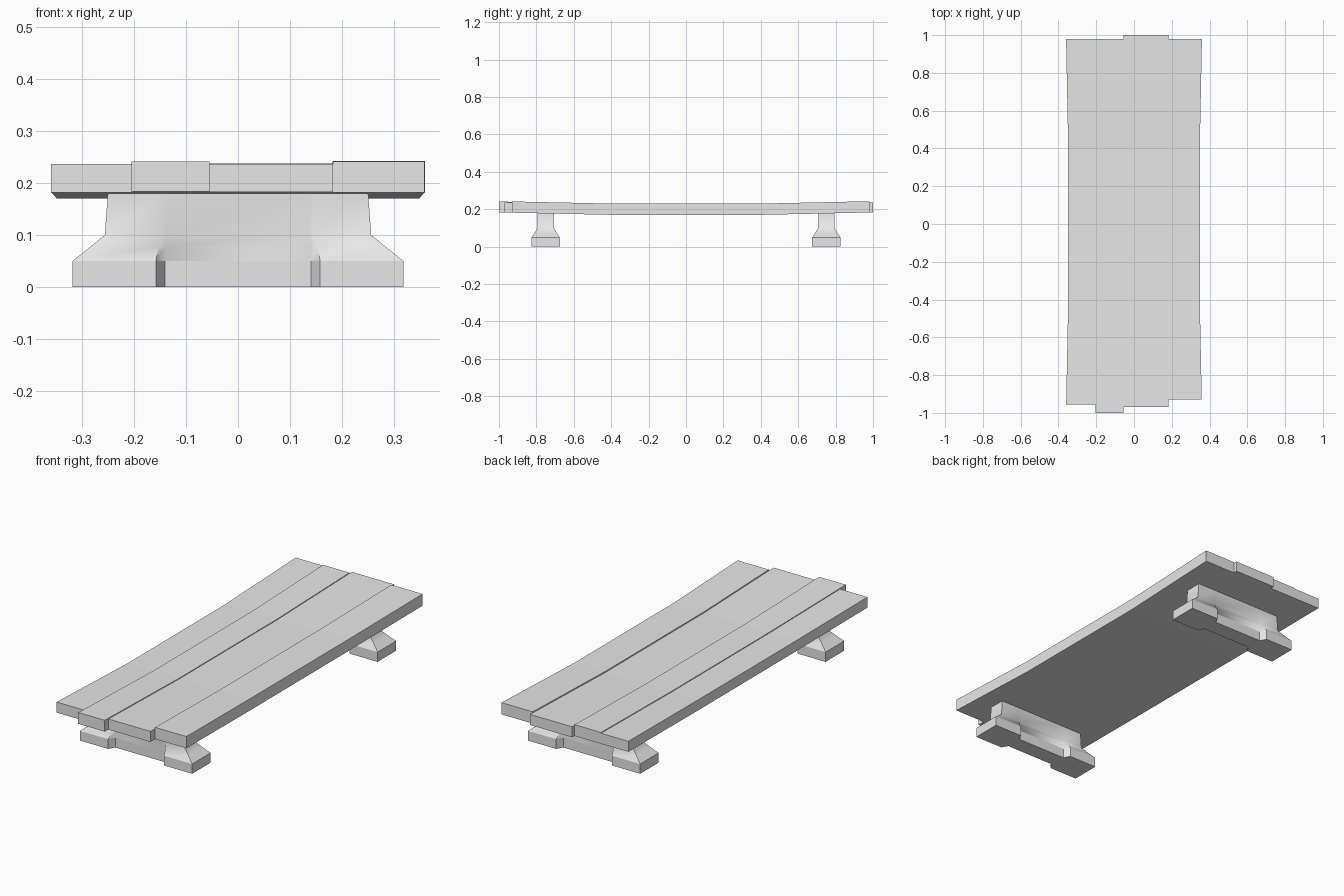
import bpy, bmesh

cube = bpy.data.objects.get("Cube")
if cube:
    bpy.data.objects.remove(cube, do_unlink=True)

grey = bpy.data.materials.new("plain grey")
grey.use_nodes = True
grey.diffuse_color = (0.8, 0.8, 0.8, 1)
grey.node_tree.nodes["Principled BSDF"].inputs["Base Color"].default_value = (0.8, 0.8, 0.8, 1)


def loft(name, rings):
    """Join equal-sized closed rings with quads and cap both ends."""
    bm = bmesh.new()
    loops = [[bm.verts.new(p) for p in ring] for ring in rings]
    n = len(loops[0])
    for a, b in zip(loops, loops[1:]):
        for i in range(n):
            j = (i + 1) % n
            bm.faces.new((a[i], a[j], b[j], b[i]))
    bm.faces.new(loops[0][::-1])
    bm.faces.new(loops[-1])
    bmesh.ops.recalc_face_normals(bm, faces=bm.faces)
    mesh = bpy.data.meshes.new(name)
    bm.to_mesh(mesh)
    bm.free()
    mesh.materials.append(grey)
    obj = bpy.data.objects.new(name, mesh)
    bpy.context.collection.objects.link(obj)
    return obj


# Sagging deck boards: flat in the middle, rising and widening to the ends
FLAT, SAG, WAIST = 0.4, 0.013, 0.967


def board(name, x0, x1, front, back, top):
    rings = []
    for y in (front, -FLAT, FLAT, back):
        t = max(0, (abs(y) - FLAT) / (1 - FLAT))
        s = WAIST + (1 - WAIST) * t
        drop = SAG * (1 - t)
        lo, hi = 0.183 - drop, top - drop
        rings.append([(x0 * s, y, lo), (x1 * s, y, lo), (x1 * s, y, hi), (x0 * s, y, hi)])
    loft(name, rings)


board("right_outer_board", -0.36, -0.205, -0.955, 0.98, 0.237)
board("right_inner_board", -0.205, -0.055, -1.0, 0.98, 0.241)
board("left_inner_board", -0.055, 0.183, -0.97, 1.0, 0.237)
board("left_outer_board", 0.183, 0.36, -0.93, 0.98, 0.243)

# Pedestal levels: z, outer x, foot half depth, recess edge x
LEVELS = [(0, 0.318, 0.075, 0.158), (0.05, 0.318, 0.075, 0.158),
          (0.077, 0.284, 0.057, 0.153), (0.1, 0.256, 0.043, 0.141),
          (0.181, 0.25, 0.043, 0.141)]
WEB_X, WEB_Y = 0.14, 0.043


def pedestal(name, cy):
    rings = []
    for z, x, y, edge in LEVELS:
        quarter = [(x, y), (edge, y), (WEB_X, WEB_Y)]
        half = quarter + [(-a, b) for a, b in reversed(quarter)]
        outline = half + [(a, -b) for a, b in reversed(half)]
        rings.append([(a, cy + b, z) for a, b in outline])
    obj = loft(name, rings)
    bpy.ops.object.select_all(action='DESELECT')
    obj.select_set(True)
    bpy.context.view_layer.objects.active = obj
    bpy.ops.object.shade_smooth_by_angle(angle=1.0)
    # Keep the top rim of the foot crisp
    verts = obj.data.vertices
    for e in obj.data.edges:
        if all(abs(verts[i].co.z - 0.05) < 0.001 for i in e.vertices):
            e.use_edge_sharp = True


pedestal("front_pedestal", -0.75)
pedestal("back_pedestal", 0.75)
